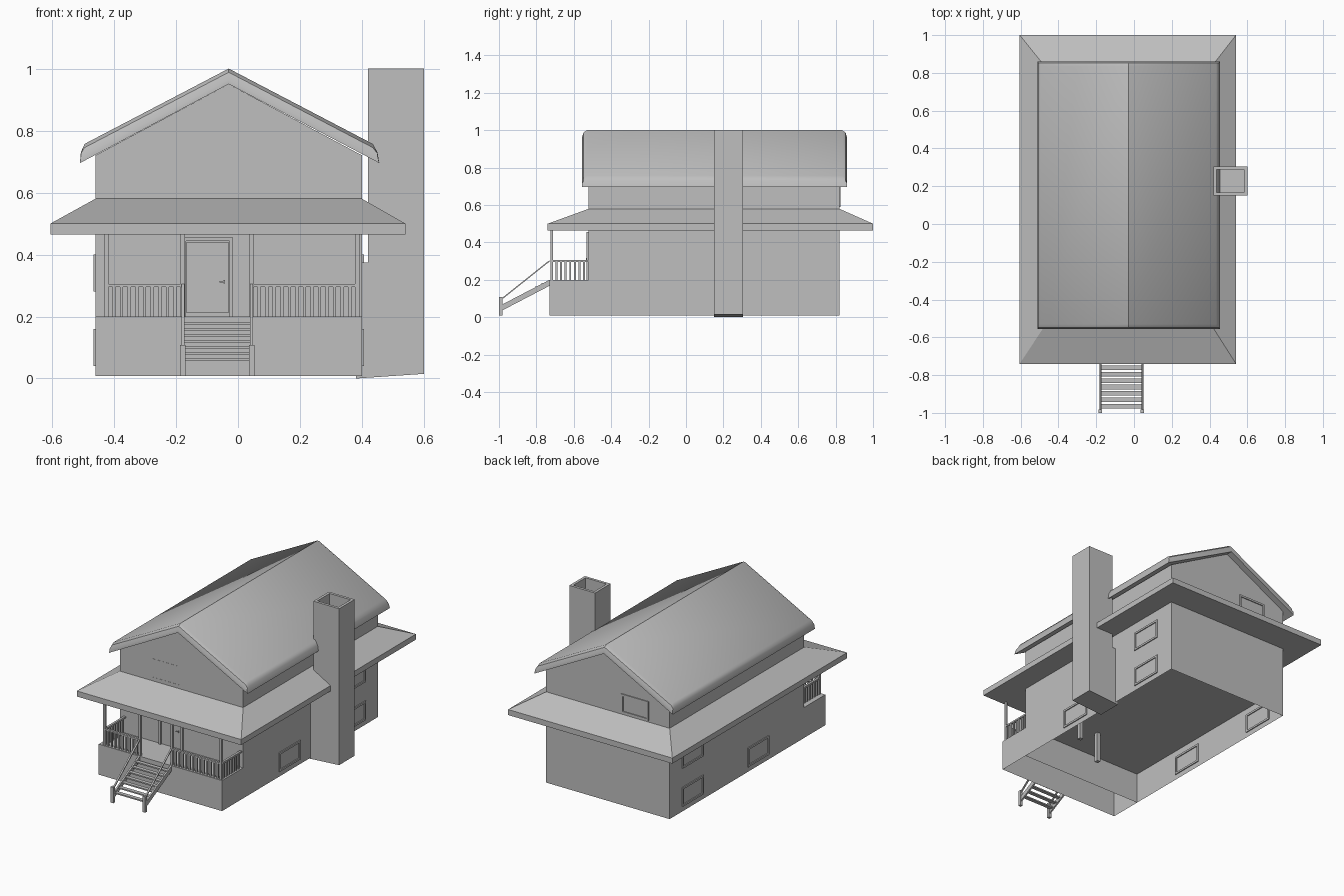
import bpy
import bmesh
import math

if "Cube" in bpy.data.objects:
    bpy.data.objects.remove(bpy.data.objects["Cube"], do_unlink=True)

GREY = 0.52
mat = bpy.data.materials.new("plain_grey")
mat.use_nodes = True
mat.diffuse_color = (GREY, GREY, GREY, 1)
shader = next(n for n in mat.node_tree.nodes if n.type == 'BSDF_PRINCIPLED')
shader.inputs["Base Color"].default_value = (GREY, GREY, GREY, 1)
shader.inputs["Roughness"].default_value = 0.8

# Main extents
LEFT, RIGHT, MID = -0.46, 0.40, -0.03
PORCH, FRONT, BACK = -0.73, -0.52, 0.82
GROUND, FLOOR, EAVE = 0.008, 0.20, 0.465


def finish(name, bm):
    bmesh.ops.recalc_face_normals(bm, faces=bm.faces)
    mesh = bpy.data.meshes.new(name)
    bm.to_mesh(mesh)
    bm.free()
    mesh.materials.append(mat)
    ob = bpy.data.objects.new(name, mesh)
    bpy.context.collection.objects.link(ob)
    return ob


def add_box(bm, x0, x1, y0, y1, z0, z1):
    verts = bmesh.ops.create_cube(bm, size=1)['verts']
    for v in verts:
        v.co.x = x1 if v.co.x > 0 else x0
        v.co.y = y1 if v.co.y > 0 else y0
        v.co.z = z1 if v.co.z > 0 else z0


def boxes(name, items):
    bm = bmesh.new()
    for item in items:
        add_box(bm, *item)
    return finish(name, bm)


def loft(bm, rings):
    """Skin a list of closed rings and cap both ends."""
    rows = [[bm.verts.new(p) for p in ring] for ring in rings]
    n = len(rows[0])
    for a, b in zip(rows, rows[1:]):
        for i in range(n):
            j = (i + 1) % n
            bm.faces.new((a[i], a[j], b[j], b[i]))
    bm.faces.new(rows[0])
    bm.faces.new(rows[-1])
    bm.normal_update()


def prism_y(bm, profile, y0, y1):
    loft(bm, [[(x, y, z) for x, z in profile] for y in (y0, y1)])


def prism_x(bm, profile, x0, x1):
    loft(bm, [[(x, y, z) for y, z in profile] for x in (x0, x1)])


def open_bottom(bm):
    bmesh.ops.recalc_face_normals(bm, faces=bm.faces)
    bm.normal_update()
    low = [f for f in bm.faces if f.normal.z < -0.9]
    bmesh.ops.delete(bm, geom=low, context='FACES')


# House walls with gables, open underneath
bm = bmesh.new()
prism_y(bm, [(LEFT, GROUND), (RIGHT, GROUND), (RIGHT, 0.72), (MID, 0.95), (LEFT, 0.72)],
        FRONT, BACK)
open_bottom(bm)
finish("house_walls", bm)
boxes("ground_floor", [(LEFT + .002, RIGHT - .002, FRONT + .002, BACK - .002, FLOOR, FLOOR + .01)])

# Porch base, open underneath
bm = bmesh.new()
add_box(bm, LEFT, RIGHT, PORCH, FRONT, GROUND, FLOOR)
open_bottom(bm)
finish("porch_base", bm)

# Basement columns
boxes("basement_columns", [(x - .012, x + .012, y - .012, y + .012, GROUND, FLOOR)
                           for x, y in ((.03, -.30), (.28, -.16))])

# Skirt roof around the house
bm = bmesh.new()
rings = []
for x0, x1, y0, y1, z in ((-.605, .54, -.74, 1.0, EAVE), (-.605, .54, -.74, 1.0, .50),
                          (LEFT, RIGHT, FRONT, BACK, .58)):
    rings.append([(x0, y0, z), (x1, y0, z), (x1, y1, z), (x0, y1, z)])
loft(bm, rings)
finish("skirt_roof", bm)

# Main roof with rolled edges
bm = bmesh.new()
rings = []
for y, d in ((-.555, .035), (-.548, .012), (-.53, 0), (.835, 0), (.853, .012), (.86, .035)):
    rings.append([(x, y, z) for x, z in (
        (-.51, .695), (-.507, .73 - d / 3), (-.495, .757 - d), (MID, 1 - d),
        (.435, .757 - d), (.45, .73 - d / 3), (.456, .695), (MID, .95))])
loft(bm, rings)
roof = finish("main_roof", bm)
bpy.ops.object.select_all(action='DESELECT')
roof.select_set(True)
bpy.context.view_layer.objects.active = roof
bpy.ops.object.shade_smooth_by_angle(angle=math.radians(40))

# Chimney with a hollow flue
bm = bmesh.new()
prism_y(bm, [(.38, 0), (.60, .015), (.60, 1), (.42, 1), (.42, .375), (.38, .375)], .15, .305)
bmesh.ops.recalc_face_normals(bm, faces=bm.faces)
bm.normal_update()
top = max(bm.faces, key=lambda f: f.calc_center_median().z)
bmesh.ops.inset_region(bm, faces=[top], thickness=.024)
for v in list(bmesh.ops.extrude_discrete_faces(bm, faces=[top])['faces'][0].verts):
    v.co.z -= .3
finish("chimney", bm)


# Window frames standing slightly proud of the wall on both sides
def window(name, side, wall, centre, z, width=.21, height=.12, t=.012, d=.006):
    a0, a1 = centre - width / 2, centre + width / 2
    z0, z1 = z - height / 2, z + height / 2
    bars = [(a0, a1, z0, z0 + t), (a0, a1, z1 - t, z1),
            (a0, a0 + t, z0 + t, z1 - t), (a1 - t, a1, z0 + t, z1 - t)]
    if side == 'x':
        boxes(name, [(wall - d, wall + d, *b) for b in bars])
    else:
        boxes(name, [(b[0], b[1], wall - d, wall + d, b[2], b[3]) for b in bars])


for label, wall in (("left", LEFT), ("right", RIGHT)):
    window(label + "_front_basement_window", 'x', wall, -.06, .10)
    window(label + "_back_basement_window", 'x', wall, .59, .10)
    window(label + "_back_upper_window", 'x', wall, .59, .34)
window("back_gable_window", 'y', BACK, -.22, .65, width=.19)
window("front_gable_window", 'y', FRONT, -.14, .66, width=.2, t=.004, d=.001)

# Front door with frame and handle
boxes("door_frame", [(-.18, -.168, FRONT - .012, FRONT, FLOOR, .455),
                     (-.028, -.016, FRONT - .012, FRONT, FLOOR, .455),
                     (-.168, -.028, FRONT - .012, FRONT, .443, .455)])
boxes("door", [(-.166, -.03, FRONT - .005, FRONT, FLOOR + .012, .441)])
boxes("door_handle", [(-.06, -.042, FRONT - .014, FRONT - .01, .310, .314),
                      (-.046, -.042, FRONT - .014, FRONT, .306, .318)])

# Porch posts
POST_Y, STEP_L, STEP_R = -.718, -.178, .044
post_x = (-.425, STEP_L, STEP_R, .385)
boxes("porch_posts", [(x - .007, x + .007, POST_Y - .007, POST_Y + .007, FLOOR, EAVE)
                      for x in post_x])

# Railings: top rail and evenly spaced balusters
rails = []
W = .005
for x0, x1 in (post_x[:2], post_x[2:]):
    rails.append((x0, x1, POST_Y - .007, POST_Y + .007, .295, .305))
    n = round((x1 - x0) / .025)
    for i in range(1, n):
        x = x0 + (x1 - x0) * i / n
        rails.append((x - W, x + W, POST_Y - W, POST_Y + W, FLOOR, .295))
for x in (post_x[0], post_x[3]):
    rails.append((x - .007, x + .007, POST_Y, FRONT, .295, .305))
    for i in range(1, 8):
        y = POST_Y + (FRONT - POST_Y) * i / 8
        rails.append((x - W, x + W, y - W, y + W, FLOOR, .295))
boxes("porch_railing", rails)

# Stairs: stringers, handrails, newel posts and open treads
FOOT = -.985
bm = bmesh.new()
for x in (STEP_L, STEP_R):
    prism_x(bm, [(PORCH, .20), (PORCH, .168), (FOOT, .035), (FOOT, .067)], x - .005, x + .005)
finish("stair_stringers", bm)
bm = bmesh.new()
for x in (STEP_L, STEP_R):
    prism_x(bm, [(PORCH, .305), (PORCH, .297), (FOOT, .094), (FOOT, .102)], x - .005, x + .005)
finish("stair_handrails", bm)
boxes("stair_newels", [(x - .009, x + .009, -1.0, -.982, GROUND, .108)
                       for x in (STEP_L, STEP_R)])
treads = []
for i in range(7):
    y = FOOT + .02 + i * .034
    z = .062 + i * .0195
    treads.append((STEP_L, STEP_R, y - .012, y + .012, z - .004, z + .004))
boxes("stair_treads", treads)
